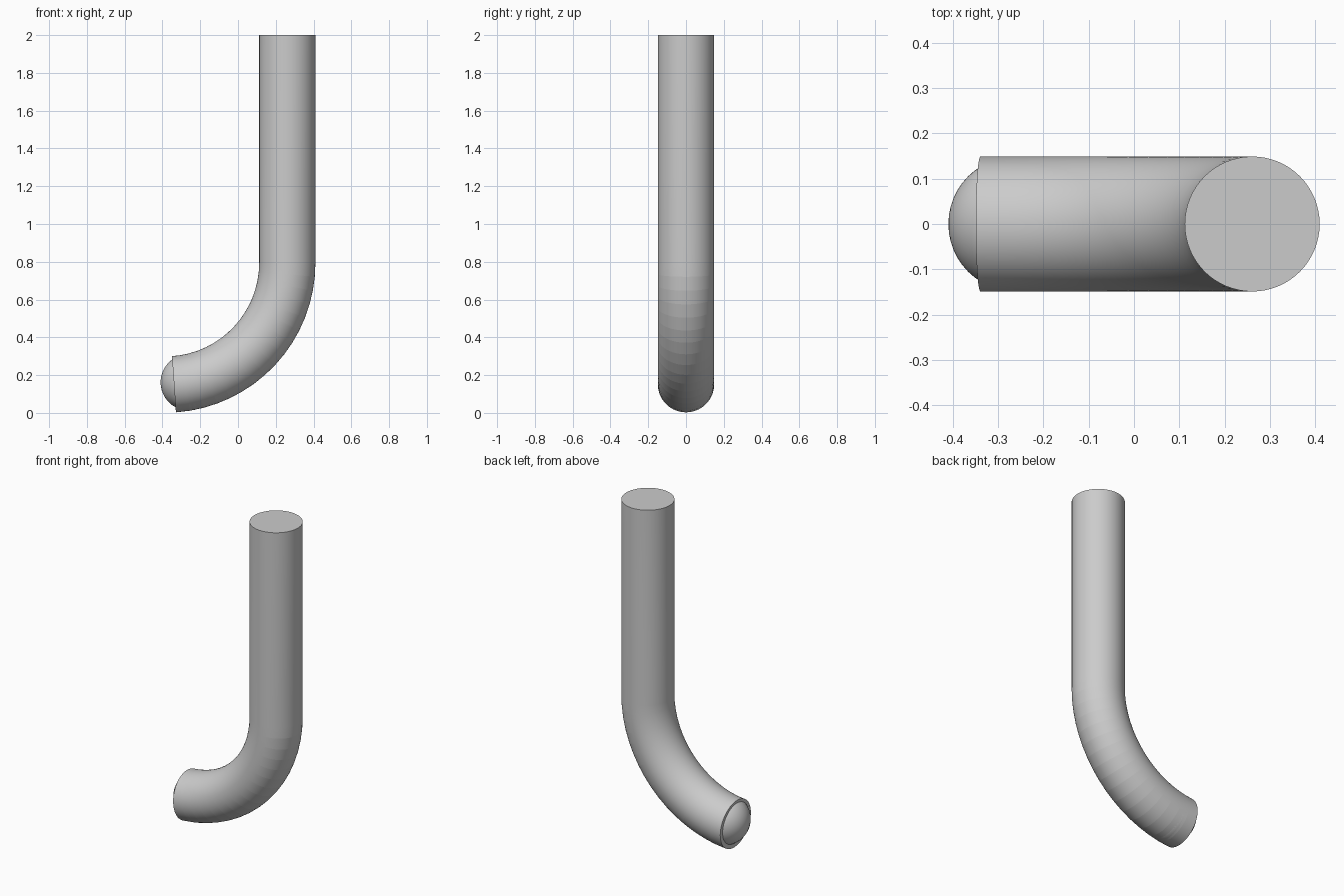
import bpy, bmesh, math
from mathutils import Vector, Matrix

cube = bpy.data.objects.get("Cube")
if cube:
    bpy.data.objects.remove(cube)

PIPE_R, BEND_R = 0.149, 0.645
PIPE_X, BEND_Z, TOP = 0.261, 0.795, 2.0
SIDES, STEPS = 64, 16
END_ANGLE = math.radians(86)
centre = Vector((PIPE_X - BEND_R, 0, BEND_Z))

# Single grey finish
grey = bpy.data.materials.new("grey")
grey.use_nodes = True
colour = (0.6, 0.6, 0.6, 1)
grey.diffuse_color = colour
grey.node_tree.nodes["Principled BSDF"].inputs["Base Color"].default_value = colour


def on_bend(angle, radius):
    return centre + Vector((math.cos(angle), 0, -math.sin(angle))) * radius


def add_object(name, bm):
    bmesh.ops.recalc_face_normals(bm, faces=bm.faces)
    mesh = bpy.data.meshes.new(name)
    bm.to_mesh(mesh)
    bm.free()
    mesh.materials.append(grey)
    obj = bpy.data.objects.new(name, mesh)
    bpy.context.collection.objects.link(obj)
    return obj


# Pipe: straight upright run followed by the swept bend
bm = bmesh.new()
stations = [(0, TOP - BEND_Z)] + [(END_ANGLE * i / STEPS, 0) for i in range(STEPS + 1)]
rings = []
for angle, lift in stations:
    ring = []
    for k in range(SIDES):
        t = math.tau * k / SIDES
        p = on_bend(angle, BEND_R + PIPE_R * math.cos(t))
        ring.append(bm.verts.new(p + Vector((0, PIPE_R * math.sin(t), lift))))
    rings.append(ring)
for a, b in zip(rings, rings[1:]):
    for k in range(SIDES):
        n = (k + 1) % SIDES
        bm.faces.new((a[k], a[n], b[n], b[k])).smooth = True
caps = [bm.faces.new(rings[0]), bm.faces.new(rings[-1])]
for cap in caps:
    for edge in cap.edges:
        edge.smooth = False
# Segment joints show as creases along the outside of the bend
for ring in rings[2:-1]:
    for k in range(SIDES):
        if math.cos(math.tau * (k + 0.5) / SIDES) > 0.2:
            bm.edges.get((ring[k], ring[(k + 1) % SIDES])).smooth = False
add_object("bent_pipe", bm)

# Rounded plug set into the lower end of the pipe
bm = bmesh.new()
plug_angle = math.radians(79)
bmesh.ops.create_uvsphere(bm, u_segments=48, v_segments=24, radius=PIPE_R)
for face in bm.faces:
    face.smooth = True
plug_at = on_bend(plug_angle, BEND_R)
turn = Matrix.Rotation(math.radians(90), 4, "Y")
bmesh.ops.transform(bm, matrix=Matrix.Translation(plug_at) @ turn, verts=bm.verts)
add_object("end_plug", bm)
